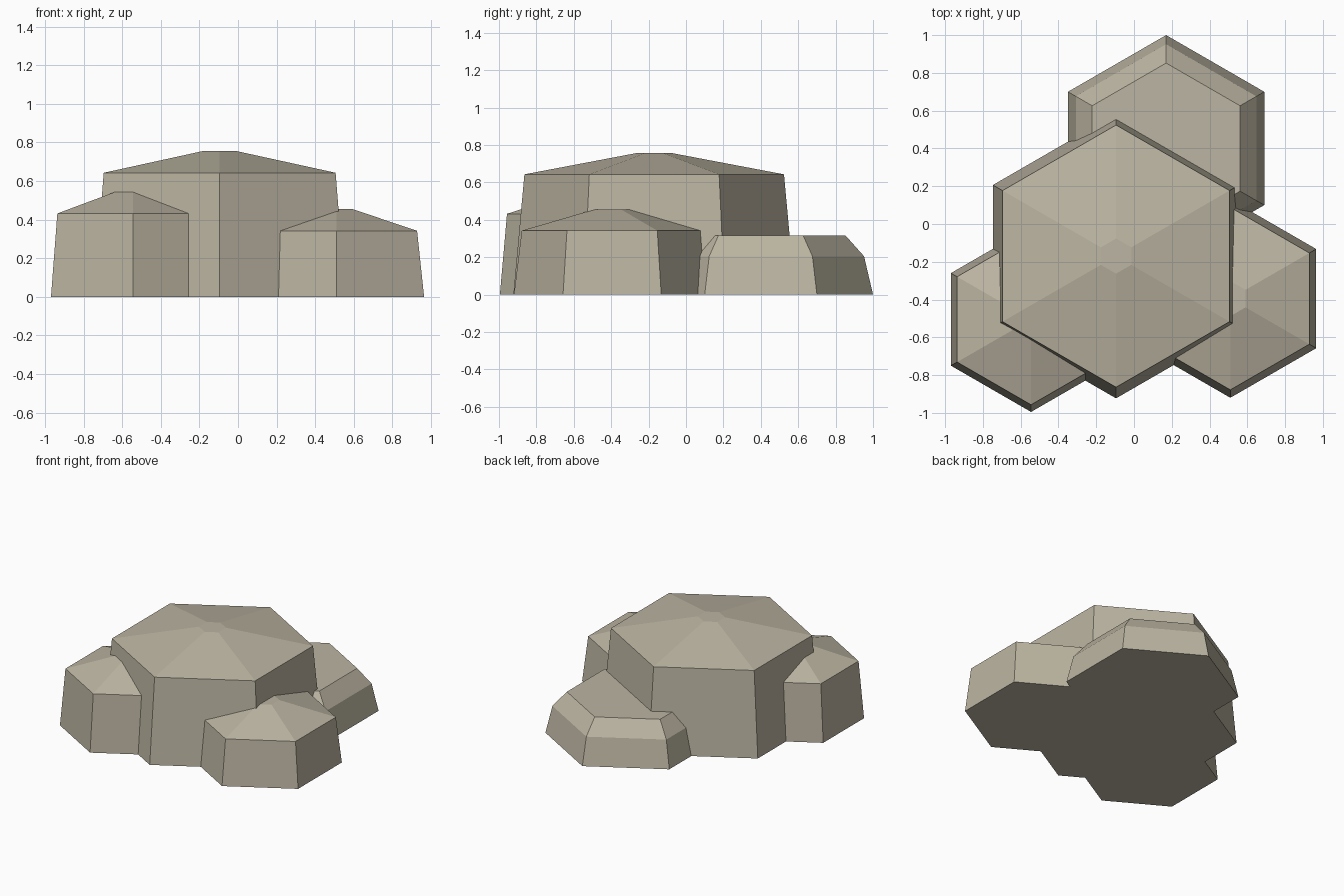
import bpy, bmesh
from math import sin, cos, pi

if "Cube" in bpy.data.objects:
    bpy.data.objects.remove(bpy.data.objects["Cube"])

stone = bpy.data.materials.new("stone")
stone.diffuse_color = (0.50, 0.46, 0.36, 1)
stone.use_nodes = True
stone.node_tree.nodes["Principled BSDF"].inputs["Base Color"].default_value = stone.diffuse_color


def hex_dome(name, x, y, rings):
    """Closed stack of hexagonal rings (radius, height), a corner facing +y."""
    bm = bmesh.new()
    loops = []
    for r, z in rings:
        loops.append([bm.verts.new((r * cos(pi / 2 + i * pi / 3),
                                    r * sin(pi / 2 + i * pi / 3), z))
                      for i in range(6)])
    for low, high in zip(loops, loops[1:]):
        for i in range(6):
            j = (i + 1) % 6
            bm.faces.new((low[i], low[j], high[j], high[i]))
    bm.faces.new(loops[0][::-1])
    bm.faces.new(loops[-1])
    mesh = bpy.data.meshes.new(name)
    bm.to_mesh(mesh)
    bm.free()
    mesh.materials.append(stone)
    obj = bpy.data.objects.new(name, mesh)
    obj.location = (x, y, 0)
    bpy.context.collection.objects.link(obj)
    return obj


# tall central column with a low pitched cap
hex_dome("main_column", -0.095, -0.17, [(0.753, 0), (0.694, 0.643), (0.093, 0.757)])

# two shorter capped columns at the front
hex_dome("left_column", -0.545, -0.505, [(0.49, 0), (0.452, 0.432), (0.103, 0.545)])
hex_dome("right_column", 0.51, -0.395, [(0.525, 0), (0.483, 0.342), (0.093, 0.456)])

# low column at the back with a wide bevel and a flat top
hex_dome("back_column", 0.17, 0.4, [(0.6, 0), (0.552, 0.205), (0.452, 0.317)])
